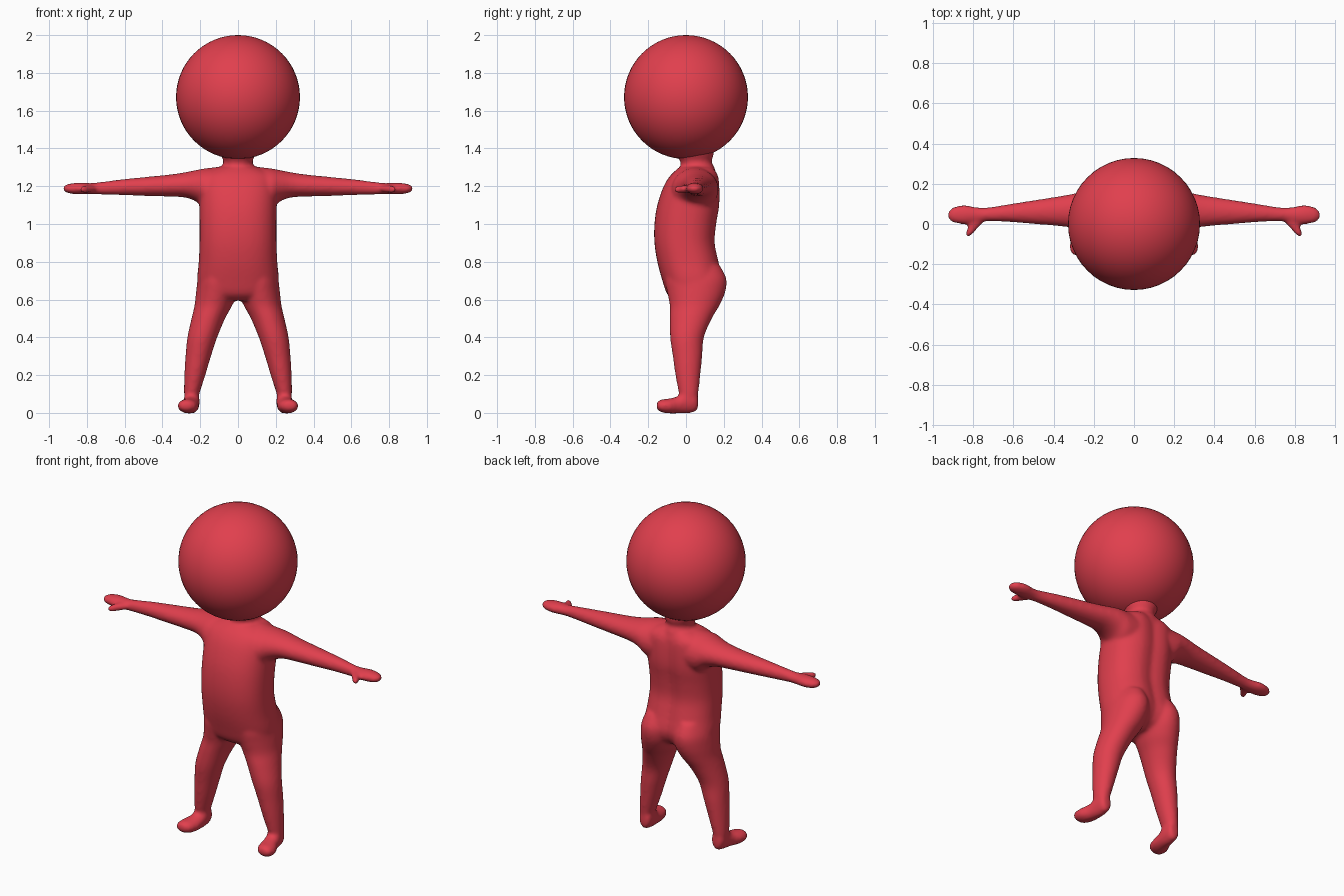
import bpy, bmesh, math
from mathutils import Vector

red = bpy.data.materials.new("red")
red.diffuse_color = (0.75, 0.05, 0.075, 1)


def spline(rows, steps=5):
    """Catmull-Rom interpolation of ring rows."""
    pts = [Vector(r) for r in rows]
    out = []
    for i in range(len(pts) - 1):
        a, b, c, d = pts[max(i - 1, 0)], pts[i], pts[i + 1], pts[min(i + 2, len(pts) - 1)]
        for k in range(steps):
            t = k / steps
            out.append(0.5 * (2 * b + (c - a) * t + (2 * a - 5 * b + 4 * c - d) * t ** 2
                              + (3 * b - a - 3 * c + d) * t ** 3))
    return out + [pts[-1]]


def loft(bm, axis, rows, mirror=1, power=1.0, groove=0.0, n=40):
    """Tube of ellipses; each row is (position on axis, min u, max u, min v, max v)."""
    u, v = [i for i in range(3) if i != axis]
    rings = []
    for p, u0, u1, v0, v1 in spline(rows):
        ring = []
        for k in range(n):
            a = 2 * math.pi * k / n
            c, s = math.cos(a), math.sin(a)
            co = [0, 0, 0]
            co[axis] = p
            co[u] = (u0 + u1) / 2 + (u1 - u0) / 2 * math.copysign(abs(c) ** power, c)
            co[v] = (v0 + v1) / 2 + (v1 - v0) / 2 * math.copysign(abs(s) ** power, s)
            if groove and s > 0:      # shallow channel along the spine
                co[1] -= groove * math.exp(-(co[0] / 0.045) ** 2)
            co[0] *= mirror
            ring.append(bm.verts.new(co))
        rings.append(ring)
    faces = [bm.faces.new((r[k], r[(k + 1) % n], q[(k + 1) % n], q[k]))
             for r, q in zip(rings, rings[1:]) for k in range(n)]
    faces += [bm.faces.new(rings[0]), bm.faces.new(rings[-1])]
    bmesh.ops.recalc_face_normals(bm, faces=faces)


def make_object(name, bm):
    me = bpy.data.meshes.new(name)
    bm.to_mesh(me)
    bm.free()
    me.materials.append(red)
    ob = bpy.data.objects.new(name, me)
    bpy.context.collection.objects.link(ob)
    return ob


body = bmesh.new()

# Torso: z, x range, y range
loft(body, 2, [
    (0.595, -0.13, 0.13, -0.06, 0.11), (0.63, -0.20, 0.20, -0.10, 0.17),
    (0.70, -0.216, 0.216, -0.125, 0.20), (0.80, -0.208, 0.208, -0.152, 0.18),
    (0.90, -0.204, 0.204, -0.167, 0.16), (1.00, -0.204, 0.204, -0.167, 0.168),
    (1.10, -0.205, 0.205, -0.152, 0.184), (1.20, -0.205, 0.205, -0.118, 0.184),
    (1.26, -0.19, 0.19, -0.08, 0.175), (1.30, -0.11, 0.11, -0.035, 0.15),
], power=0.85, groove=0.018)

# Neck, flaring into shoulders and head
loft(body, 2, [
    (1.25, -0.13, 0.13, -0.06, 0.165), (1.30, -0.09, 0.09, -0.03, 0.15),
    (1.33, -0.077, 0.077, -0.03, 0.135), (1.36, -0.09, 0.09, -0.05, 0.145),
    (1.40, -0.11, 0.11, -0.07, 0.15),
])

for side in (1, -1):
    # Leg: z, x range, y range
    loft(body, 2, [
        (0.07, 0.215, 0.28, -0.025, 0.055), (0.10, 0.205, 0.286, -0.037, 0.065),
        (0.20, 0.173, 0.284, -0.056, 0.076), (0.30, 0.143, 0.278, -0.07, 0.086),
        (0.40, 0.110, 0.268, -0.084, 0.095), (0.50, 0.068, 0.246, -0.086, 0.137),
        (0.57, 0.03, 0.230, -0.086, 0.178), (0.64, 0.005, 0.222, -0.10, 0.208),
        (0.71, 0.005, 0.212, -0.11, 0.214), (0.78, 0.03, 0.185, -0.09, 0.18),
    ], side)
    # Foot: y, x range, z range
    loft(body, 1, [
        (0.064, 0.225, 0.262, 0.03, 0.08), (0.05, 0.208, 0.278, 0.006, 0.12),
        (0.00, 0.203, 0.287, -0.003, 0.125), (-0.04, 0.205, 0.295, -0.003, 0.09),
        (-0.09, 0.208, 0.318, -0.003, 0.076), (-0.135, 0.223, 0.318, 0.005, 0.07),
        (-0.156, 0.25, 0.30, 0.022, 0.055),
    ], side)
    # Arm and hand: x, y range, z range
    loft(body, 0, [
        (0.08, -0.06, 0.17, 1.06, 1.305), (0.17, -0.075, 0.172, 1.075, 1.295),
        (0.22, -0.05, 0.166, 1.118, 1.286), (0.28, -0.025, 0.155, 1.14, 1.274),
        (0.36, -0.012, 0.14, 1.145, 1.262), (0.50, 0.0, 0.118, 1.149, 1.248),
        (0.62, 0.01, 0.099, 1.153, 1.236), (0.73, 0.013, 0.082, 1.156, 1.222),
        (0.78, 0.008, 0.083, 1.157, 1.217), (0.84, -0.002, 0.094, 1.157, 1.219),
        (0.89, 0.005, 0.087, 1.161, 1.214), (0.915, 0.015, 0.072, 1.17, 1.206),
        (0.927, 0.035, 0.055, 1.18, 1.195),
    ], side)
    # Thumb: y, x range, z range
    loft(body, 1, [
        (0.03, 0.74, 0.82, 1.168, 1.208), (0.00, 0.757, 0.823, 1.166, 1.207),
        (-0.03, 0.785, 0.832, 1.164, 1.204), (-0.05, 0.80, 0.84, 1.164, 1.20),
        (-0.062, 0.817, 0.838, 1.172, 1.19),
    ], side)

# Blend the limbs into one soft skin
ob = make_object("body", body)
remesh = ob.modifiers.new("merge", 'REMESH')
remesh.mode = 'VOXEL'
remesh.voxel_size = 0.01
remesh.use_smooth_shade = True
smooth = ob.modifiers.new("soften", 'SMOOTH')
smooth.factor = 0.5
smooth.iterations = 9

# Head
head = bmesh.new()
bmesh.ops.create_uvsphere(head, u_segments=48, v_segments=32, radius=0.328)
for v in head.verts:
    v.co.z += 1.672
for f in head.faces:
    f.smooth = True
make_object("head", head)
